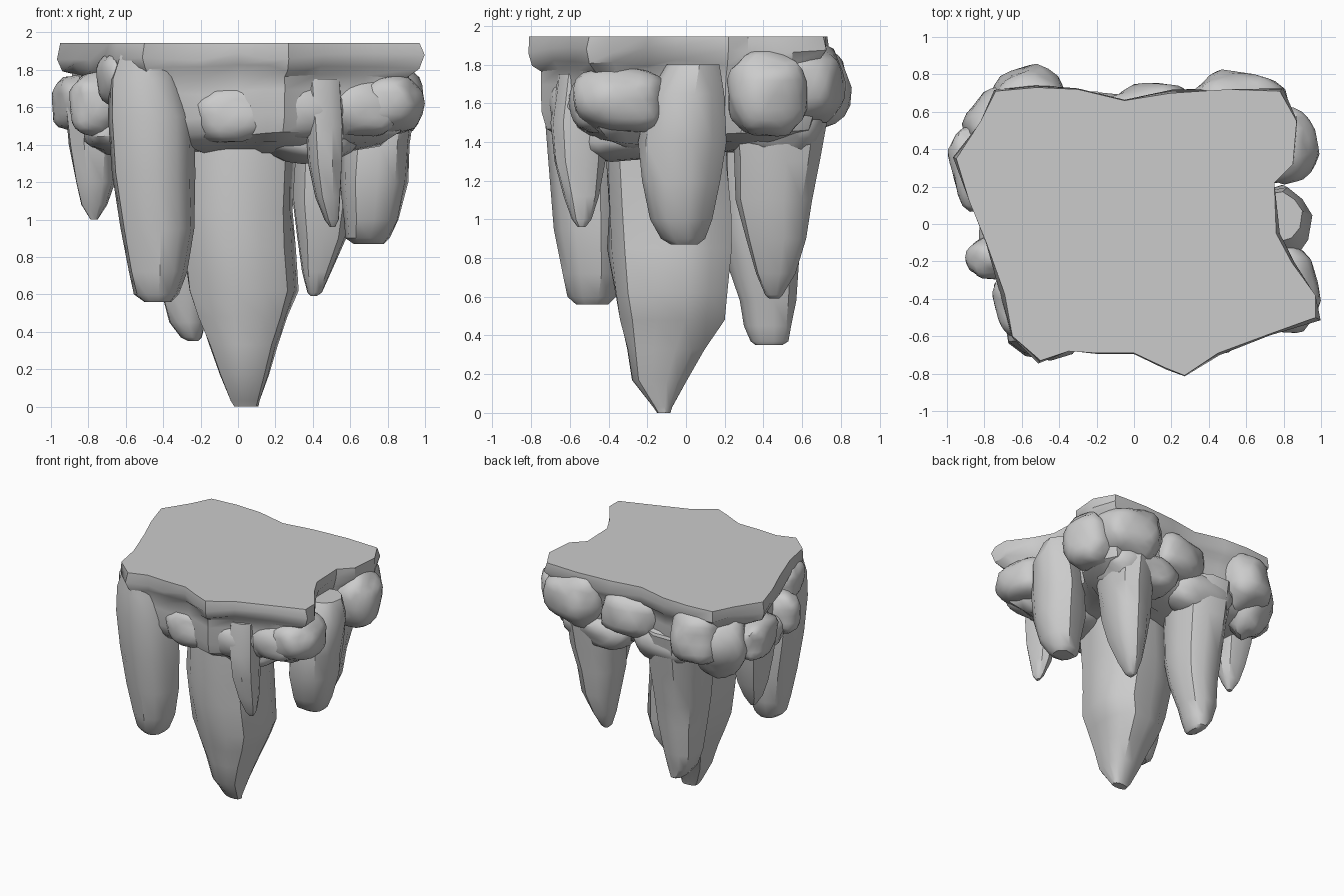
import bpy, math, random
from mathutils import Vector, noise

if "Cube" in bpy.data.objects:
    bpy.data.objects.remove(bpy.data.objects["Cube"])

random.seed(4)
TOP = 1.945


def finish(name, verts, faces, angle=38):
    me = bpy.data.meshes.new(name)
    me.from_pydata(verts, [], faces)
    me.update()
    ob = bpy.data.objects.new(name, me)
    bpy.context.collection.objects.link(ob)
    bpy.ops.object.select_all(action='DESELECT')
    ob.select_set(True)
    bpy.context.view_layer.objects.active = ob
    bpy.ops.object.mode_set(mode='EDIT')
    bpy.ops.mesh.select_all(action='SELECT')
    bpy.ops.mesh.normals_make_consistent(inside=False)
    bpy.ops.object.mode_set(mode='OBJECT')
    bpy.ops.object.shade_smooth_by_angle(angle=math.radians(angle))
    return ob


def loft(name, rings):
    """Skin equal-length rings from top to bottom and cap both ends."""
    n = len(rings[0])
    verts = [p for r in rings for p in r]
    faces = [(i * n + j, i * n + (j + 1) % n, (i + 1) * n + (j + 1) % n, (i + 1) * n + j)
             for i in range(len(rings) - 1) for j in range(n)]
    faces += [tuple(range(n)), tuple(range(len(verts) - n, len(verts)))]
    return finish(name, verts, faces)


def spike(name, sections, sides=11):
    """Stalactite from sections (z, x min, x max, y min, y max)."""
    wob = [random.uniform(0.93, 1.05) for _ in range(sides)]
    rings = []
    for z, x0, x1, y0, y1 in sections:
        ring = []
        for j in range(sides):
            a = 2 * math.pi * j / sides + 0.2
            k = wob[j] * random.uniform(0.97, 1.04)
            c, s = math.cos(a), math.sin(a)
            ring.append(((x0 + x1) / 2 + (x1 - x0) / 2 * k * math.copysign(abs(c) ** 0.85, c),
                         (y0 + y1) / 2 + (y1 - y0) / 2 * k * math.copysign(abs(s) ** 0.85, s), z))
        rings.append(ring)
    return loft(name, rings)


def boulder(name, x, y, z, rx, ry, rz, turn=0, taper=0.0):
    """Blocky rounded rock, cut flush with the flat top; taper narrows its base."""
    bpy.ops.mesh.primitive_ico_sphere_add(subdivisions=3, radius=1)
    src = bpy.context.object
    pts = [v.co.copy() for v in src.data.vertices]
    faces = [tuple(p.vertices) for p in src.data.polygons]
    bpy.data.objects.remove(src, do_unlink=True)
    verts, ct, st = [], math.cos(turn), math.sin(turn)
    for p in pts:
        q = Vector([math.copysign(abs(c) ** 0.8, c) for c in p])
        q *= 0.97 + 0.16 * noise.noise(p * 1.6 + Vector((x * 9, y * 9, z * 9)))
        t = 1 - taper * max(0, -q.z)
        u, v = q.x * rx * t, q.y * ry * t
        verts.append((x + u * ct - v * st, y + u * st + v * ct, min(TOP - 0.01, z + q.z * rz)))
    return finish(name, verts, faces)


# Rock slab with a flat top and an overhanging rim
outline = [(-.74, .71), (-.52, .73), (-.3, .72), (-.05, .66), (.2, .70), (.5, .72), (.78, .71),
           (.87, .55), (.85, .32), (.75, .22), (.76, -.05), (.84, -.2), (.97, -.38), (.97, -.5),
           (.72, -.59), (.45, -.69), (.27, -.81), (.17, -.77), (0, -.69), (-.2, -.69),
           (-.35, -.68), (-.5, -.73), (-.65, -.6), (-.69, -.38), (-.79, -.1), (-.88, .12),
           (-.95, .35), (-.82, .55)]
rings = []
for z, k in [(TOP, 1), (1.87, 1.015), (1.81, .985), (1.77, .94), (1.68, .93), (1.55, .93),
             (1.46, .89), (1.40, .78), (1.36, .5)]:
    ring = []
    for i, (x, y) in enumerate(outline):
        amt = 0 if z == TOP else 1
        kk = k + amt * random.uniform(-.02, .015)
        ring.append((x * kk, y * kk, z + amt * random.uniform(-.02, .02)))
    rings.append(ring)
loft("rock_slab", rings)

# Stalactites
spike("centre_stalactite", [
    (1.5, -.32, .32, -.40, .22), (1.3, -.30, .31, -.41, .22), (1.05, -.30, .31, -.41, .24),
    (.85, -.30, .32, -.40, .24), (.62, -.27, .33, -.37, .21), (.48, -.22, .28, -.34, .20),
    (.33, -.16, .22, -.31, .10), (.17, -.10, .17, -.28, .01), (.03, -.04, .12, -.17, -.07),
    (.0, -.02, .11, -.15, -.08)], 13)
spike("front_left_stalactite", [
    (1.92, -.62, -.35, -.70, -.35), (1.75, -.68, -.30, -.72, -.32), (1.55, -.69, -.24, -.74, -.30),
    (1.25, -.67, -.24, -.71, -.29), (.95, -.62, -.24, -.68, -.30), (.72, -.58, -.28, -.64, -.32),
    (.60, -.55, -.32, -.61, -.36), (.56, -.50, -.36, -.57, -.40)])
spike("front_right_stalactite", [
    (1.75, .33, .55, -.66, -.42), (1.5, .35, .57, -.70, -.42), (1.3, .37, .56, -.68, -.42),
    (1.12, .41, .55, -.63, -.45), (1.0, .46, .54, -.59, -.49), (.96, .49, .52, -.56, -.52)], 9)
spike("right_stalactite", [
    (1.8, .60, .90, -.10, .17), (1.65, .58, .95, -.20, .19), (1.4, .56, .92, -.25, .20),
    (1.2, .55, .91, -.24, .18), (1.0, .57, .86, -.19, .13), (.9, .58, .81, -.13, .10),
    (.87, .62, .78, -.08, .06)])
spike("back_right_stalactite", [
    (1.5, .27, .68, .24, .72), (1.3, .28, .66, .25, .68), (1.1, .28, .62, .26, .65),
    (.9, .31, .58, .31, .62), (.72, .34, .50, .36, .56), (.61, .37, .45, .41, .50),
    (.59, .39, .42, .43, .48)])
spike("back_left_stalactite", [
    (1.6, -.50, -.02, .16, .72), (1.3, -.48, -.03, .15, .67), (1.0, -.45, -.05, .17, .62),
    (.8, -.42, -.08, .20, .59), (.58, -.41, -.13, .27, .57), (.45, -.37, -.17, .30, .55),
    (.37, -.31, -.19, .33, .53), (.35, -.27, -.21, .36, .50)])
spike("left_stalactite", [
    (1.6, -.93, -.60, .05, .42), (1.4, -.91, -.63, .07, .39), (1.2, -.87, -.66, .11, .34),
    (1.08, -.84, -.70, .16, .29), (1.0, -.79, -.75, .20, .24)], 9)

# Boulders bulging out around the slab
for name, *args in [
    ("back_left_boulder", -.56, .60, 1.68, .22, .24, .24, .2),
    ("back_left_hanging_boulder", -.68, .52, 1.58, .22, .22, .28, .6, .4),
    ("back_right_boulder", .56, .60, 1.70, .28, .22, .22, -.1),
    ("back_right_low_boulder", .40, .50, 1.47, .33, .22, .16, -.1),
    ("back_centre_boulder", .08, .58, 1.68, .26, .17, .2, .1),
    ("back_inner_boulder", -.20, .50, 1.50, .30, .20, .18, 0),
    ("right_back_boulder", .80, .42, 1.64, .18, .21, .22, .2),
    ("right_front_boulder", .79, -.34, 1.62, .20, .25, .17, .15),
    ("right_front_corner_boulder", .66, -.45, 1.60, .22, .15, .16, .2),
    ("front_right_boulder", .32, -.53, 1.58, .26, .17, .17, .1),
    ("front_centre_boulder", -.02, -.55, 1.56, .23, .14, .16, 0),
    ("front_inner_boulder", .38, -.30, 1.45, .26, .26, .15, 0),
    ("left_boulder", -.84, .30, 1.62, .15, .24, .16, .2),
    ("left_front_boulder", -.76, -.18, 1.62, .14, .12, .17, .2),
    ("left_front_upper_boulder", -.62, -.42, 1.76, .13, .18, .15, .3),
    ("left_inner_boulder", -.62, .02, 1.50, .22, .28, .16, 0),
]:
    boulder(name, *args)
